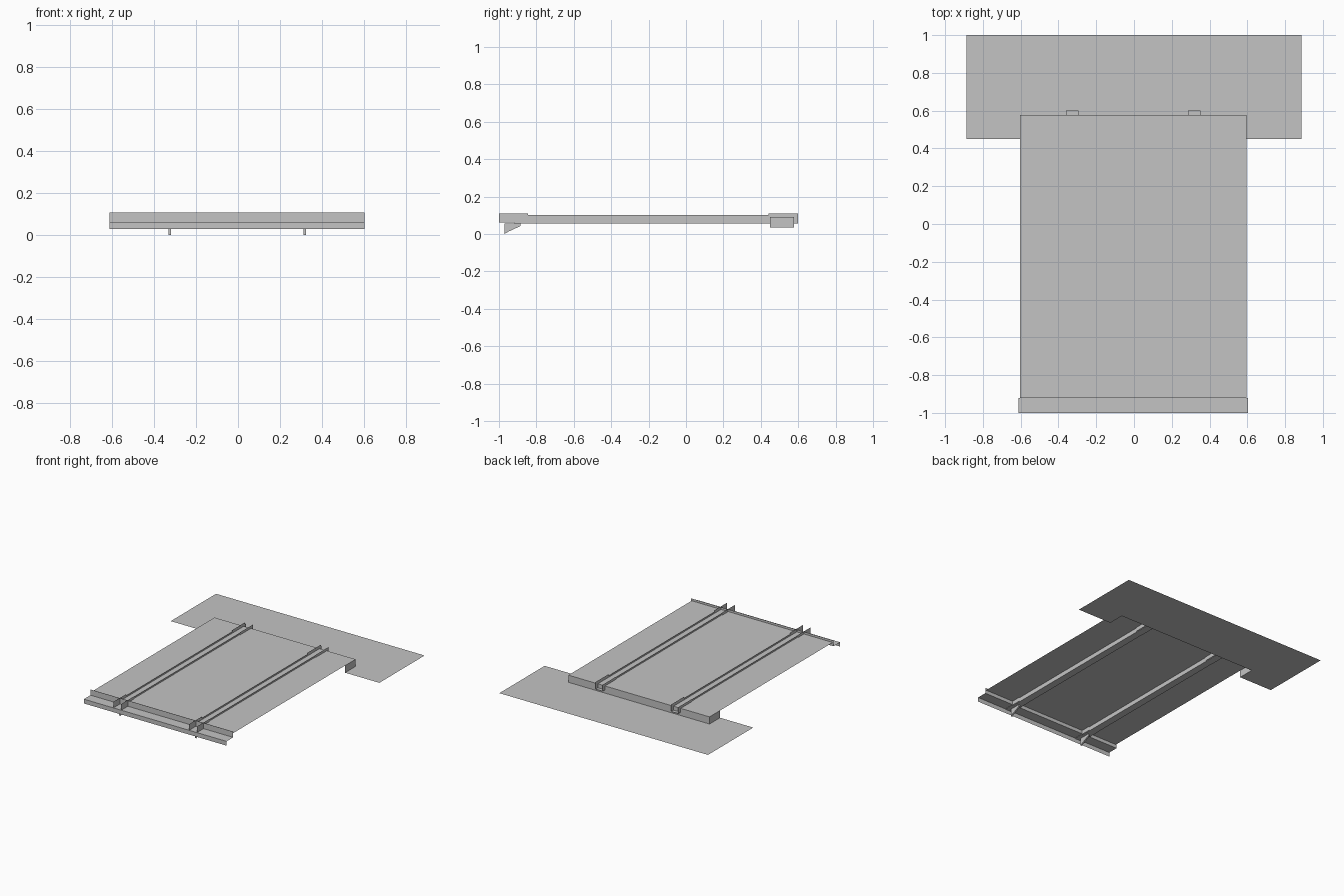
import bpy, bmesh
from mathutils import Vector

cube = bpy.data.objects.get("Cube")
if cube:
    bpy.data.objects.remove(cube)

GREY = (0.55, 0.55, 0.55, 1)
mat = bpy.data.materials.new("plain grey")
mat.use_nodes = True
mat.diffuse_color = GREY
mat.node_tree.nodes["Principled BSDF"].inputs["Base Color"].default_value = GREY

X0 = -0.004                      # centre line of the deck
DECK_Z, GROUND_Z = 0.09, 0.035
BACK, NOTCH = 0.577, 0.45
HALF = 0.6


def sheet(name, path, sweep, capped=False):
    """Sweep an open path into a thin sheet, or a closed one into a solid."""
    bm = bmesh.new()
    verts = [bm.verts.new(p) for p in path]
    pairs = list(zip(verts, verts[1:]))
    if capped:
        start = [bm.faces.new(verts)]
    else:
        start = [bm.edges.new(p) for p in pairs]
    if capped:
        out = bmesh.ops.extrude_face_region(bm, geom=start)["geom"]
    else:
        out = bmesh.ops.extrude_edge_only(bm, edges=start)["geom"]
    moved = [g for g in out if isinstance(g, bmesh.types.BMVert)]
    bmesh.ops.translate(bm, verts=moved, vec=Vector(sweep))
    bmesh.ops.recalc_face_normals(bm, faces=bm.faces)
    mesh = bpy.data.meshes.new(name)
    bm.to_mesh(mesh)
    bm.free()
    mesh.materials.append(mat)
    obj = bpy.data.objects.new(name, mesh)
    bpy.context.collection.objects.link(obj)
    return obj


def flat(name, points, z):
    """Flat horizontal polygon facing up."""
    mesh = bpy.data.meshes.new(name)
    mesh.from_pydata([(x, y, z) for x, y in points], [], [range(len(points))])
    mesh.materials.append(mat)
    obj = bpy.data.objects.new(name, mesh)
    bpy.context.collection.objects.link(obj)
    return obj


def channel(name, x, half, bottom, top, y0, y1):
    """Open U section running front to back."""
    path = [(x - half, y0, top), (x - half, y0, bottom),
            (x + half, y0, bottom), (x + half, y0, top)]
    sheet(name, path, (0, y1 - y0, 0))


left, right = X0 - HALF, X0 + HALF

# Deck
flat("deck", [(left, -0.92), (right, -0.92), (right, BACK), (left, BACK)], DECK_Z)

# Ground sheet, notched around the recess under the deck
flat("ground_sheet", [(-0.887, NOTCH), (left, NOTCH), (left, BACK), (right, BACK),
                      (right, NOTCH), (0.887, NOTCH), (0.887, 1), (-0.887, 1)], GROUND_Z)

# Recess walls: two ends and the back
sheet("recess_wall", [(left, NOTCH, GROUND_Z), (left, BACK, GROUND_Z),
                      (right, BACK, GROUND_Z), (right, NOTCH, GROUND_Z)],
      (0, 0, DECK_Z - GROUND_Z))

# Front beam with a stepped section
beam_x = X0 - 0.607
sheet("front_beam", [(beam_x, -1, 0.03), (beam_x, -1, 0.063),
                     (beam_x, -0.92, 0.063), (beam_x, -0.92, 0.107)], (1.214, 0, 0))

# Two rails with end sleeves and a gusset below the front of each
for side, sx in (("right", -1), ("left", 1)):
    x = X0 + sx * 0.322
    channel(side + "_rail", x, 0.028, 0.057, 0.102, -0.92, 0.6)
    channel(side + "_front_sleeve", x, 0.033, 0.06, 0.11, -1, -0.845)
    channel(side + "_rear_sleeve", x, 0.033, 0.06, 0.11, 0.44, 0.6)
    g = x - 0.006
    sheet(side + "_gusset", [(g, -0.97, 0), (g, -0.95, 0.012), (g, -0.885, 0.042),
                             (g, -0.885, 0.057), (g, -0.97, 0.057)],
          (0.012, 0, 0), capped=True)
